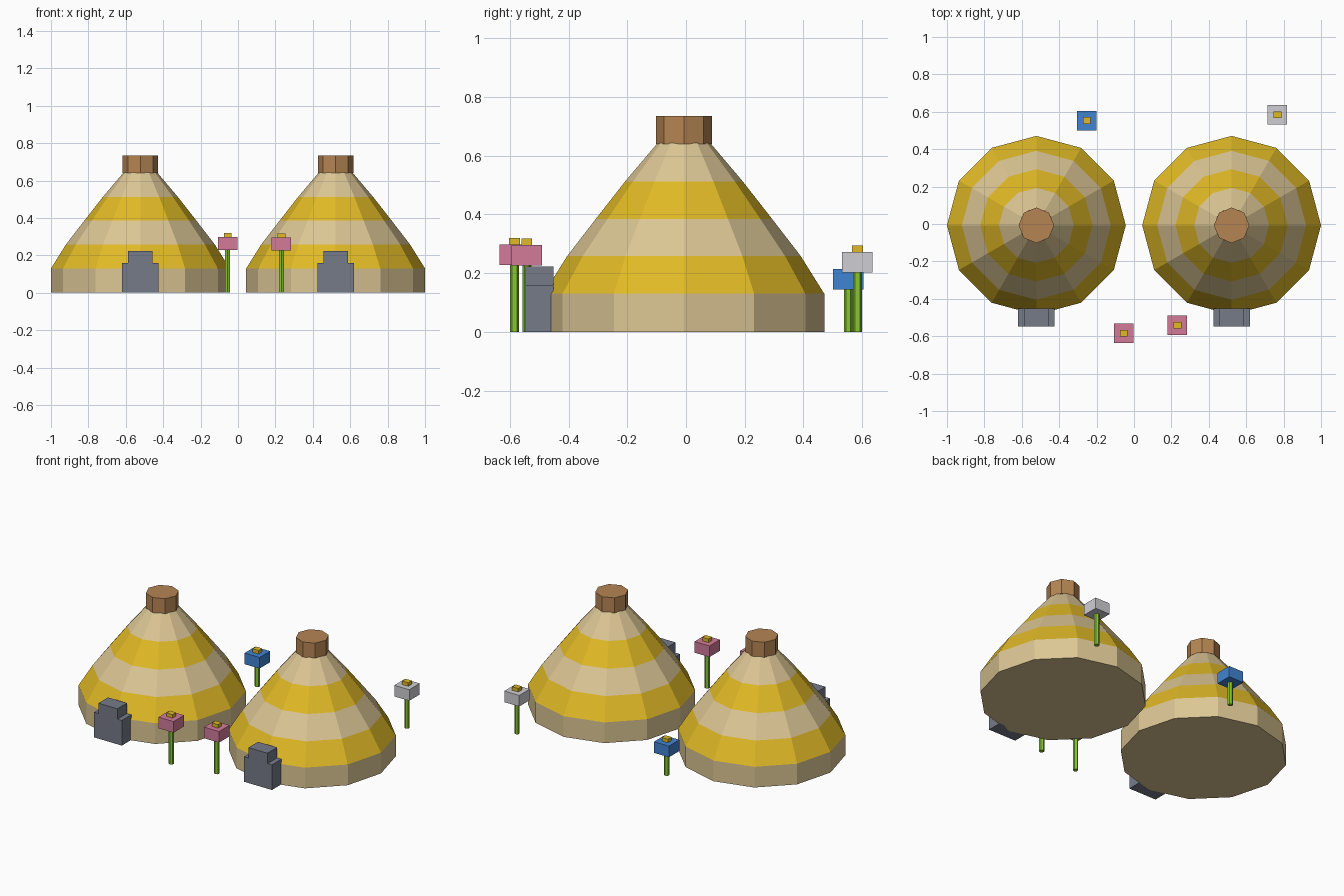
import bpy, bmesh, math

if "Cube" in bpy.data.objects:
    bpy.data.objects.remove(bpy.data.objects["Cube"])


def srgb(c):
    c /= 255
    return c / 12.92 if c <= 0.04045 else ((c + 0.055) / 1.055) ** 2.4


def material(name, r, g, b):
    m = bpy.data.materials.new(name)
    m.diffuse_color = (srgb(r), srgb(g), srgb(b), 1)
    m.use_nodes = True
    m.node_tree.nodes["Principled BSDF"].inputs["Base Color"].default_value = m.diffuse_color
    return m


TAN = material("straw tan", 220, 198, 148)
YELLOW = material("golden yellow", 225, 186, 38)
BROWN = material("wood brown", 181, 133, 83)
GRAY = material("slate gray", 118, 123, 137)
PINK = material("petal pink", 212, 123, 154)
BLUE = material("petal blue", 64, 132, 210)
WHITE = material("petal white", 207, 207, 212)
GREEN = material("stem green", 136, 198, 50)


def make(name, bm, mats):
    bmesh.ops.recalc_face_normals(bm, faces=bm.faces[:])
    mesh = bpy.data.meshes.new(name)
    bm.to_mesh(mesh)
    bm.free()
    for m in mats:
        mesh.materials.append(m)
    ob = bpy.data.objects.new(name, mesh)
    bpy.context.collection.objects.link(ob)
    return ob


def lathe(name, profile, sides, loc, mats):
    """Stack of regular rings; the bands alternate through the materials."""
    bm = bmesh.new()
    rings = [[bm.verts.new((r * math.sin(math.tau * i / sides),
                            r * math.cos(math.tau * i / sides), z))
              for i in range(sides)] for r, z in profile]
    for k, (low, high) in enumerate(zip(rings, rings[1:])):
        for i in range(sides):
            j = (i + 1) % sides
            f = bm.faces.new((low[i], low[j], high[j], high[i]))
            f.material_index = k % len(mats)
    bm.faces.new(rings[0])
    bm.faces.new(rings[-1])
    make(name, bm, mats).location = loc


def box(name, x, y, z0, z1, wx, wy, mat):
    bm = bmesh.new()
    bmesh.ops.create_cube(bm, size=1)
    bmesh.ops.scale(bm, vec=(wx, wy, z1 - z0), verts=bm.verts[:])
    make(name, bm, [mat]).location = (x, y, (z0 + z1) / 2)


def door(name, x, y0, y1):
    """Stepped outline extruded from front to back."""
    half = [(0.097, 0), (0.097, 0.158), (0.066, 0.158), (0.066, 0.223)]
    outline = half + [(-px, pz) for px, pz in reversed(half)]
    bm = bmesh.new()
    face = bm.faces.new([bm.verts.new((px, y0, pz)) for px, pz in outline])
    new = bmesh.ops.extrude_face_region(bm, geom=[face])["geom"]
    bmesh.ops.translate(bm, vec=(0, y1 - y0, 0),
                        verts=[v for v in new if isinstance(v, bmesh.types.BMVert)])
    make(name, bm, [GRAY]).location.x = x


# Two huts with striped roofs, a wooden cap and a door each
HUT = [(0.478, 0), (0.478, 0.13), (0.398, 0.258), (0.30, 0.385), (0.20, 0.513), (0.09, 0.643)]
CAP = [(0.095, 0.64), (0.095, 0.735)]
for side, x in (("left", -0.522), ("right", 0.522)):
    lathe(side + "_hut", HUT, 12, (x, -0.007, 0), [TAN, YELLOW])
    lathe(side + "_roof_cap", CAP, 8, (x, -0.007, 0), [BROWN])
    door(side + "_door", x, -0.547, -0.452)

# Flowers: stem, square petals, small centre
flowers = [(-0.055, -0.584, 0.228, PINK), (0.232, -0.542, 0.226, PINK),
           (-0.253, 0.553, 0.144, BLUE), (0.767, 0.584, 0.202, WHITE)]
for n, (x, y, z, petal) in enumerate(flowers, 1):
    lathe(f"flower_stem_{n}", [(0.0155, 0), (0.0155, z + 0.01)], 6, (x, y, 0), [GREEN])
    box(f"flower_petals_{n}", x, y, z, z + 0.07, 0.104, 0.104, petal)
    box(f"flower_centre_{n}", x, y, z + 0.06, z + 0.092, 0.042, 0.036, YELLOW)
